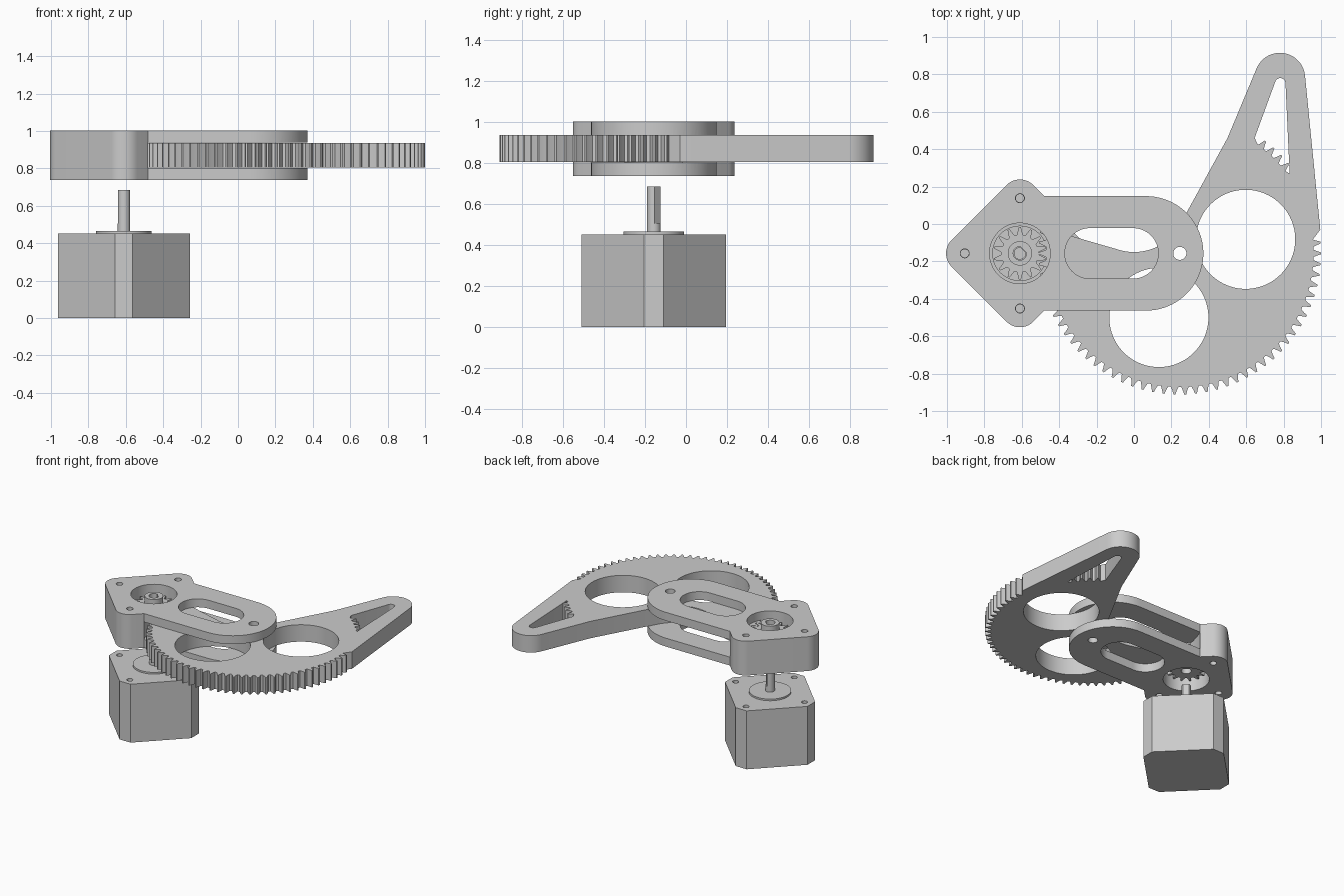
import bpy, bmesh
from math import sin, cos, pi, radians
from mathutils import Vector

cube = bpy.data.objects.get("Cube")
if cube:
    bpy.data.objects.remove(cube, do_unlink=True)

grey = bpy.data.materials.new("plain_grey")
grey.use_nodes = True
grey.diffuse_color = (0.6, 0.6, 0.6, 1)
grey.node_tree.nodes["Principled BSDF"].inputs["Base Color"].default_value = grey.diffuse_color

AXLE = Vector((-0.61, -0.157))    # motor and pinion axis
PIVOT = Vector((0.245, -0.157))   # sector gear axis
GEAR_TEETH, PINION_TEETH = 82, 14


def arc(c, r, a0, a1, n=16):
    """Points from angle a0 to a1, in degrees."""
    steps = [radians(a0 + (a1 - a0) * i / n) for i in range(n + 1)]
    return [(c[0] + r * cos(a), c[1] + r * sin(a)) for a in steps]


def circle(c, r, n=64):
    return arc(c, r, 0, 360, n)[:-1]


def teeth(c, root, tip, count, indices):
    """Tooth outline for the given tooth numbers, in the order given."""
    order = list(indices)
    way = -1 if order[-1] < order[0] else 1
    shape = ((-0.36, 0), (-0.2, 0.5), (-0.09, 1), (0.09, 1), (0.2, 0.5), (0.36, 0))
    pts = []
    for k in order:
        for offset, height in shape:
            a = 2 * pi * (k + way * offset) / count
            r = root + (tip - root) * height
            pts.append((c[0] + r * cos(a), c[1] + r * sin(a)))
    return pts


def extrude(name, loops, z0, z1):
    """Solid from flat closed loops; loops inside the first become holes."""
    curve = bpy.data.curves.new(name, "CURVE")
    curve.dimensions = "2D"
    curve.fill_mode = "BOTH"
    curve.extrude = (z1 - z0) / 2
    for loop in loops:
        spline = curve.splines.new("POLY")
        spline.points.add(len(loop) - 1)
        for point, (x, y) in zip(spline.points, loop):
            point.co = (x, y, 0, 1)
        spline.use_cyclic_u = True
    temp = bpy.data.objects.new(name, curve)
    bpy.context.collection.objects.link(temp)
    bpy.context.view_layer.update()
    mesh = bpy.data.meshes.new_from_object(
        temp.evaluated_get(bpy.context.evaluated_depsgraph_get()))
    bpy.data.objects.remove(temp, do_unlink=True)
    bpy.data.curves.remove(curve)

    bm = bmesh.new()
    bm.from_mesh(mesh)
    bmesh.ops.remove_doubles(bm, verts=bm.verts, dist=0.0001)
    bmesh.ops.translate(bm, verts=bm.verts, vec=(0, 0, (z0 + z1) / 2))
    bmesh.ops.recalc_face_normals(bm, faces=bm.faces)
    bm.to_mesh(mesh)
    bm.free()
    mesh.materials.clear()
    mesh.materials.append(grey)
    obj = bpy.data.objects.new(name, mesh)
    bpy.context.collection.objects.link(obj)
    return obj


def select(obj):
    bpy.ops.object.select_all(action="DESELECT")
    obj.select_set(True)
    bpy.context.view_layer.objects.active = obj


def cut(obj, cutter):
    mod = obj.modifiers.new("cut", "BOOLEAN")
    mod.operation = "DIFFERENCE"
    mod.solver = "EXACT"
    mod.object = cutter
    select(obj)
    bpy.ops.object.modifier_apply(modifier=mod.name)
    bpy.data.objects.remove(cutter, do_unlink=True)


def around_axle(dist, angle):
    a = radians(angle)
    return AXLE + dist * Vector((cos(a), sin(a)))


# Motor: square body with cut corners, standing on its diagonal
body = []
for quarter in range(4):
    for side in (-1, 1):
        body.append(around_axle(0.356, 90 * quarter + side * 7.6))
motor_body = extrude("motor_body", [body], 0, 0.452)
holes = [circle(around_axle(0.295, a), 0.022, 24) for a in (0, 90, 180, 270)]
cut(motor_body, extrude("screw_hole_cutter", holes, 0.39, 0.5))
motor_boss = extrude("motor_boss", [circle(AXLE, 0.148)], 0.45, 0.465)
shaft_base = extrude("shaft_base", [circle(AXLE, 0.033, 32)], 0.46, 0.505)
shaft_tip = extrude("shaft_tip", [arc(AXLE, 0.033, 85, 365, 28)], 0.505, 0.685)

# Housing: arrow-shaped end, rounded arm, slotted and hollowed for the gear
outline = arc((0.065, AXLE.y), 0.306, -90, 90, 40)
outline.append((-0.48, 0.149))
for angle, start, end in ((90, 45, 135), (180, 135, 225), (270, 225, 315)):
    outline += arc(around_axle(0.295, angle), 0.1, start, end)
outline.append((-0.48, -0.463))
slot = arc((-0.005, AXLE.y), 0.135, -90, 90, 28) + arc((-0.235, AXLE.y), 0.135, 90, 270, 28)
screws = [circle(around_axle(0.295, a), 0.024, 24) for a in (90, 180, 270)]
housing = extrude("housing", [outline, slot, circle(AXLE, 0.162), circle(PIVOT, 0.035, 32)] + screws,
                  0.738, 1.003)
cut(housing, extrude("gear_space_cutter", [circle(PIVOT, 0.788, 160)], 0.803, 0.938))

# Pinion with raised hub
bore = arc(AXLE, 0.036, 85, 365, 28)
rim = teeth(AXLE, 0.1, 0.14, PINION_TEETH, [k + 0.5 for k in range(PINION_TEETH)])
pinion = extrude("pinion", [rim, bore], 0.806, 0.935)
pinion_hub = extrude("pinion_hub", [circle(AXLE, 0.065, 40), bore], 0.935, 0.99)

# Sector gear with lever arm, two round windows and a toothed slot
sector = teeth(PIVOT, 0.715, 0.755, GEAR_TEETH, range(1, -44, -1))
sector += arc((0, 0.13), 0.28, -108, -30, 24)
sector += [(0.5, 0.46)]
sector += arc((0.78, 0.78), 0.135, 157, 6, 32)
sector += [(0.996, -0.03)]
lever_slot = teeth(PIVOT, 0.715, 0.755, GEAR_TEETH, range(9, 13))
lever_slot += [(0.645, 0.46)] + arc((0.782, 0.752), 0.028, 160, 2, 12) + [(0.832, 0.27)]
windows = [circle((0.597, -0.082), 0.265, 80), circle((0.133, -0.5), 0.265, 80)]
sector_gear = extrude("sector_gear", [sector, lever_slot, circle(PIVOT, 0.035, 32)] + windows,
                      0.805, 0.936)

for part in (motor_body, motor_boss, shaft_base, shaft_tip, housing, pinion, pinion_hub, sector_gear):
    select(part)
    bpy.ops.object.shade_smooth_by_angle(angle=radians(25))
